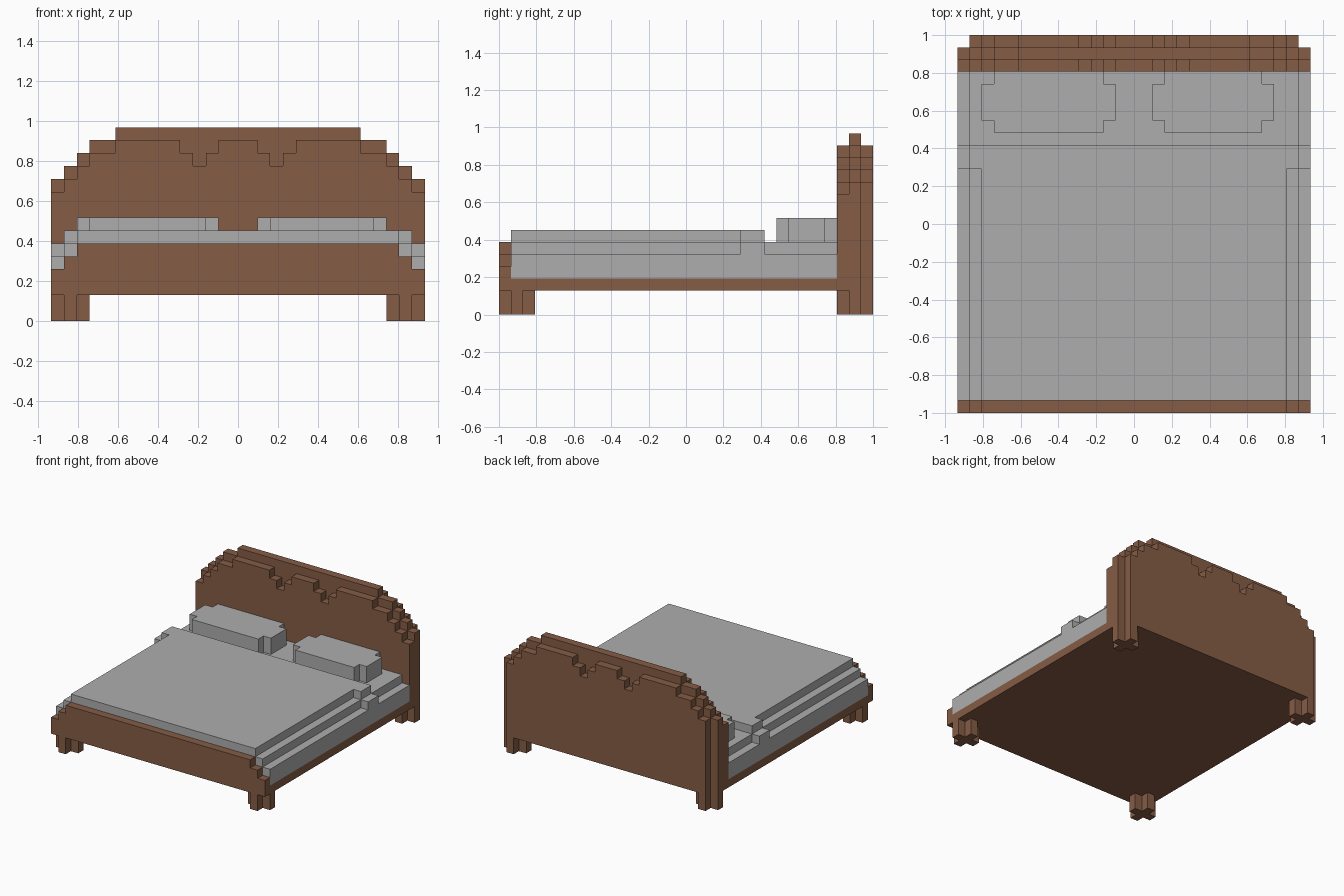
import bpy
import bmesh
from mathutils import Vector

if "Cube" in bpy.data.objects:
    bpy.data.objects.remove(bpy.data.objects["Cube"])

U = 2 / 31                      # one block
NX, NY = 29, 31                 # footprint in blocks


def material(name, color):
    m = bpy.data.materials.new(name)
    m.diffuse_color = (*color, 1)
    m.use_nodes = True
    m.node_tree.nodes["Principled BSDF"].inputs["Base Color"].default_value = m.diffuse_color
    return m


wood = material("brown wood", (0.235, 0.107, 0.060))
linen = material("grey linen", (0.42, 0.42, 0.42))


def place(x, y, z):
    return Vector(((x - NX / 2) * U, (y - NY / 2) * U, z * U))


def prism(name, outline, start, end, mat, axis="y"):
    """Extrude an outline (in blocks) along y, or along z when axis is 'z'."""
    def point(p, d):
        return place(p[0], d, p[1]) if axis == "y" else place(p[0], p[1], d)
    bm = bmesh.new()
    face = bm.faces.new([bm.verts.new(point(p, start)) for p in outline])
    out = bmesh.ops.extrude_face_region(bm, geom=[face])
    shift = point(outline[0], end) - point(outline[0], start)
    verts = [v for v in out["geom"] if isinstance(v, bmesh.types.BMVert)]
    bmesh.ops.translate(bm, verts=verts, vec=shift)
    bm.normal_update()
    if not any(f is face for f in bm.faces):
        bm.faces.new([v for v in bm.verts][:len(outline)])
    bmesh.ops.recalc_face_normals(bm, faces=bm.faces)
    me = bpy.data.meshes.new(name)
    bm.to_mesh(me)
    bm.free()
    me.materials.append(mat)
    ob = bpy.data.objects.new(name, me)
    bpy.context.collection.objects.link(ob)
    return ob


def skyline(heights, x0, base):
    """Stepped outline over a row of column heights."""
    pts = [(x0, base)]
    last = base
    for i, h in enumerate(heights):
        if h != last:
            if i:
                pts.append((x0 + i, last))
            pts.append((x0 + i, h))
            last = h
    end = x0 + len(heights)
    return pts + [(end, last), (end, base)]


def mirrored(half):
    """Column heights up to and including the centre column, mirrored."""
    return half + half[-2::-1]


def notched(x0, x1, y0, y1):
    """Rectangle with one block cut from every corner."""
    return [(x0 + 1, y0), (x1 - 1, y0), (x1 - 1, y0 + 1), (x1, y0 + 1),
            (x1, y1 - 1), (x1 - 1, y1 - 1), (x1 - 1, y1), (x0 + 1, y1),
            (x0 + 1, y1 - 1), (x0, y1 - 1), (x0, y0 + 1), (x0 + 1, y0 + 1)]


# Headboard: tall core between two carved panels
core = mirrored([11, 12, 13, 14, 14] + [15] * 10)
panel = mirrored([10, 11, 12, 13, 13] + [14] * 5 + [13, 12, 13, 14, 14])
prism("headboard_front_panel", skyline(panel, 0, 2), 28, 29, wood)
prism("headboard_core", skyline(core, 0, 2), 29, 30, wood)
prism("headboard_back_panel", skyline(panel[1:-1], 1, 2), 30, 31, wood)

# Footboard and base frame
prism("footboard", skyline(mirrored([4, 5] + [6] * 13), 0, 2), 0, 1, wood)
prism("base_frame", [(0, 2), (NX, 2), (NX, 3), (0, 3)], 1, 28, wood)

# Cross-shaped legs
for side, x in (("left", 0), ("right", NX - 3)):
    for end, y in (("front", 0), ("back", NY - 3)):
        prism(f"{end}_{side}_leg", notched(x, x + 3, y, y + 3), 0, 2, wood, "z")

# Mattress, blanket and the wider folded band of the blanket
prism("blanket", skyline(mirrored([5, 6] + [7] * 13), 0, 3), 1, 20, linen)
prism("blanket_fold", skyline(mirrored([6] + [7] * 14), 0, 3), 20, 22, linen)
prism("mattress", skyline(mirrored([5] + [6] * 14), 0, 3), 22, 28, linen)

# Pillows
for side, x0, x1 in (("left", 2, 13), ("right", 16, 26)):
    outline = [(x0 + 1, 23), (x1 - 1, 23), (x1 - 1, 24), (x1, 24), (x1, 27), (x1 - 1, 27),
               (x1 - 1, 28), (x0 + 1, 28), (x0 + 1, 27), (x0, 27), (x0, 24), (x0 + 1, 24)]
    prism(f"{side}_pillow", outline, 6, 8, linen, "z")
